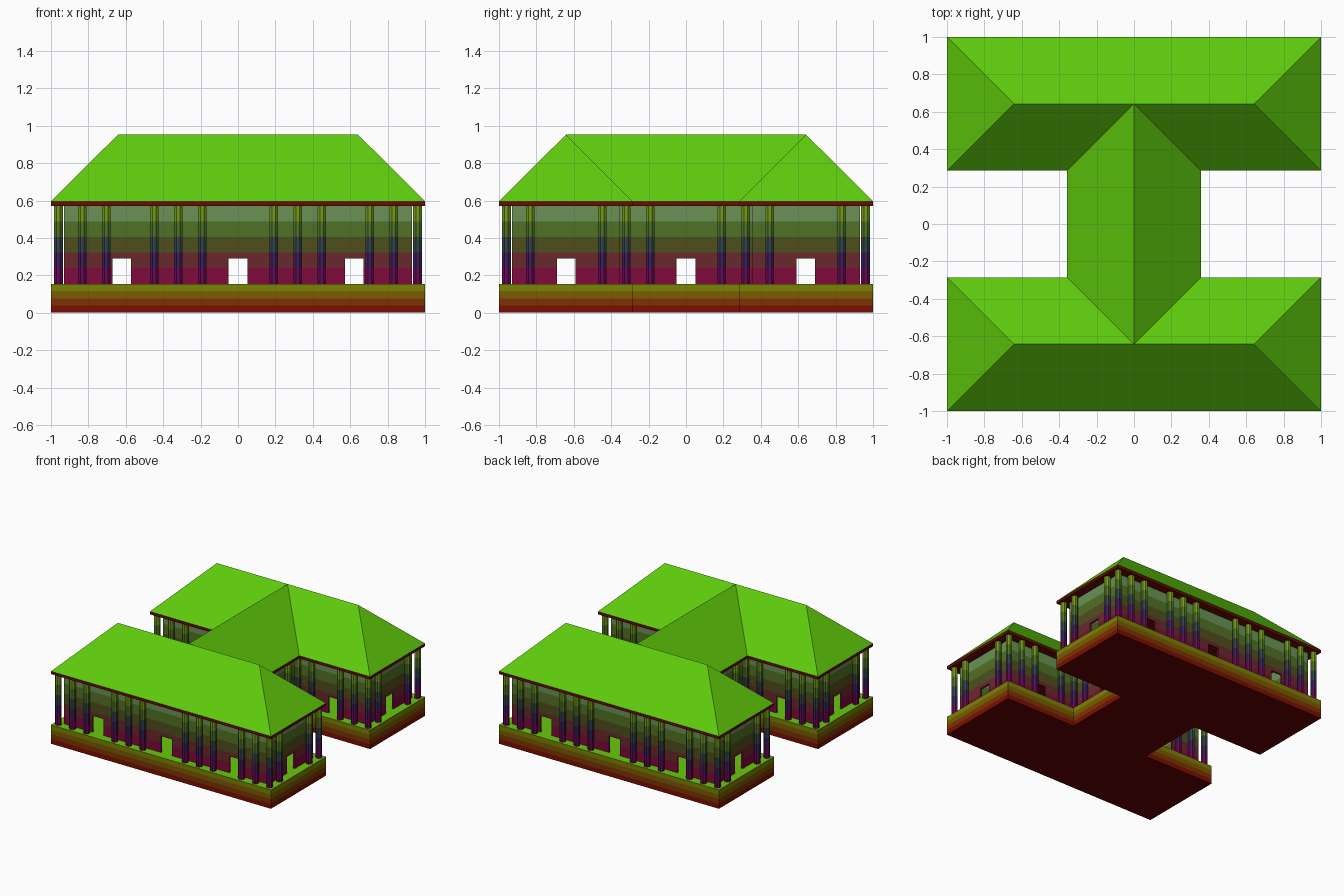
import bpy, bmesh
from math import cos, sin, pi

if "Cube" in bpy.data.objects:
    bpy.data.objects.remove(bpy.data.objects["Cube"])

A, B = 0.3575, 0.285            # link half width, inner edge of the wings
RIDGE = (1 + B) / 2
FLOOR, EAVE, ROOF, TOP = 0.155, 0.572, 0.595, 0.952
DOOR_X, DOOR_Y, DOOR_W, DOOR_TOP = 0.622, 0.64, 0.10, 0.29


def material(name, r, g, b):
    """Material from 0-255 screen colour."""
    m = bpy.data.materials.new(name)
    m.diffuse_color = (*[(c / 255) ** 2.2 for c in (r, g, b)], 1)
    m.use_nodes = True
    m.node_tree.nodes["Principled BSDF"].inputs["Base Color"].default_value = m.diffuse_color
    return m


def materials(name, colors):
    return [material(f"{name}_{i}", *c) for i, c in enumerate(colors)]


def add_object(name, bm, mats=()):
    bmesh.ops.recalc_face_normals(bm, faces=bm.faces)
    mesh = bpy.data.meshes.new(name)
    bm.to_mesh(mesh)
    bm.free()
    ob = bpy.data.objects.new(name, mesh)
    bpy.context.collection.objects.link(ob)
    for m in mats:
        mesh.materials.append(m)
    return ob


def h_outline(d):
    """H-shaped plan, moved inward by d."""
    a, b, w = A - d, B + d, 1 - d
    quarter = [(a, b), (w, b), (w, w)]
    pts = quarter + [(-x, y) for x, y in reversed(quarter)]
    return pts + [(-x, -y) for x, y in pts]


def bridge(bm, lo, hi, index):
    for i in range(len(lo)):
        j = (i + 1) % len(lo)
        bm.faces.new((lo[i], lo[j], hi[j], hi[i])).material_index = index


def prism(bm, outline, z0, z1, bands, caps=None):
    """Upright prism whose sides are split into colour bands; caps = material slots."""
    rings = [[bm.verts.new((x, y, z0 + (z1 - z0) * k / bands)) for x, y in outline]
             for k in range(bands + 1)]
    for k in range(bands):
        bridge(bm, rings[k], rings[k + 1], k)
    if caps:
        for ring, index in zip((rings[0], rings[-1]), caps):
            bm.faces.new(ring).material_index = index
    return rings


# Plinth: red at the foot, green at the top
bm = bmesh.new()
prism(bm, h_outline(0), 0, FLOOR, 4, (4, 5))
add_object("plinth", bm, materials("plinth", [(122, 22, 4), (122, 55, 4), (122, 92, 4),
                                              (122, 130, 8), (95, 8, 3), (105, 200, 22)]))

# Eave slab
bm = bmesh.new()
prism(bm, h_outline(0), EAVE, ROOF, 1, (0, 0))
add_object("eave", bm, materials("eave", [(105, 18, 12)]))

# Hipped roof: one quarter, mirrored
bm = bmesh.new()
V = lambda x, y, z: bm.verts.new((x, y, z))
link_eave, valley, inner, corner, back = (V(A, 0, ROOF), V(A, B, ROOF), V(1, B, ROOF),
                                          V(1, 1, ROOF), V(0, 1, ROOF))
mid, cross, hip = V(0, 0, TOP), V(0, RIDGE, TOP), V(RIDGE, RIDGE, TOP)
for face in ((link_eave, valley, cross, mid), (valley, inner, hip, cross),
             (inner, corner, hip), (corner, back, cross, hip)):
    bm.faces.new(face)
roof = add_object("roof", bm, materials("roof", [(96, 203, 20)]))
for p in roof.data.polygons:
    if p.normal.z < 0:
        p.flip()
mirror = roof.modifiers.new("mirror", "MIRROR")
mirror.use_axis = (True, True, False)

# Walls: hollow ring following the H plan, purple at the foot to pale green on top
bm = bmesh.new()
outer = prism(bm, h_outline(0.07), FLOOR, EAVE, 5)
lining = prism(bm, h_outline(0.085), FLOOR, EAVE, 5)
bridge(bm, outer[0], lining[0], 0)
bridge(bm, outer[-1], lining[-1], 4)
walls = add_object("walls", bm, materials("wall", [(128, 18, 62), (105, 45, 48), (80, 80, 35),
                                                   (82, 112, 42), (105, 145, 85)]))

# Doorways cut straight through the building
openings = [((x, 0), (DOOR_W, 3)) for x in (-DOOR_X, 0, DOOR_X)]
openings += [((0, y), (3, DOOR_W)) for y in (-DOOR_Y, 0, DOOR_Y)]
for (x, y), (sx, sy) in openings:
    bm = bmesh.new()
    bmesh.ops.create_cube(bm, size=1)
    bmesh.ops.scale(bm, vec=(sx, sy, 2 * (DOOR_TOP - FLOOR)), verts=bm.verts)
    bmesh.ops.translate(bm, vec=(x, y, FLOOR), verts=bm.verts)
    cutter = add_object("door_cutter", bm)
    cutter.hide_render = True
    cutter.hide_set(True)
    cut = walls.modifiers.new("doorway", "BOOLEAN")
    cut.object, cut.operation, cut.solver = cutter, "DIFFERENCE", "EXACT"

# Colonnade: evenly spaced along the plan, left out in front of doors
STEP = 0.128
spots = set()
path = [tuple((0.32 if abs(c) < 0.5 else 0.96) * (1 if c > 0 else -1) for c in p)
        for p in h_outline(0.04)]
for (x0, y0), (x1, y1) in zip(path, path[1:] + path[:1]):
    along_x = abs(y1 - y0) < 1e-6
    n = round((abs(x1 - x0) + abs(y1 - y0)) / STEP)
    doors = (-DOOR_X, 0, DOOR_X) if along_x else (-DOOR_Y, 0, DOOR_Y)
    for i in range(n + 1):
        x, y = x0 + (x1 - x0) * i / n, y0 + (y1 - y0) * i / n
        if all(abs((x if along_x else y) - d) > 0.075 for d in doors):
            spots.add((round(x, 3), round(y, 3)))

bm = bmesh.new()
for x, y in sorted(spots):
    circle = [(x + 0.025 * cos(pi * (k + 0.5) / 4), y + 0.025 * sin(pi * (k + 0.5) / 4))
              for k in range(8)]
    prism(bm, circle, FLOOR, EAVE, 5, (0, 4))
add_object("columns", bm, materials("column", [(105, 15, 85), (65, 35, 90), (55, 70, 75),
                                               (80, 115, 40), (115, 155, 30)]))
